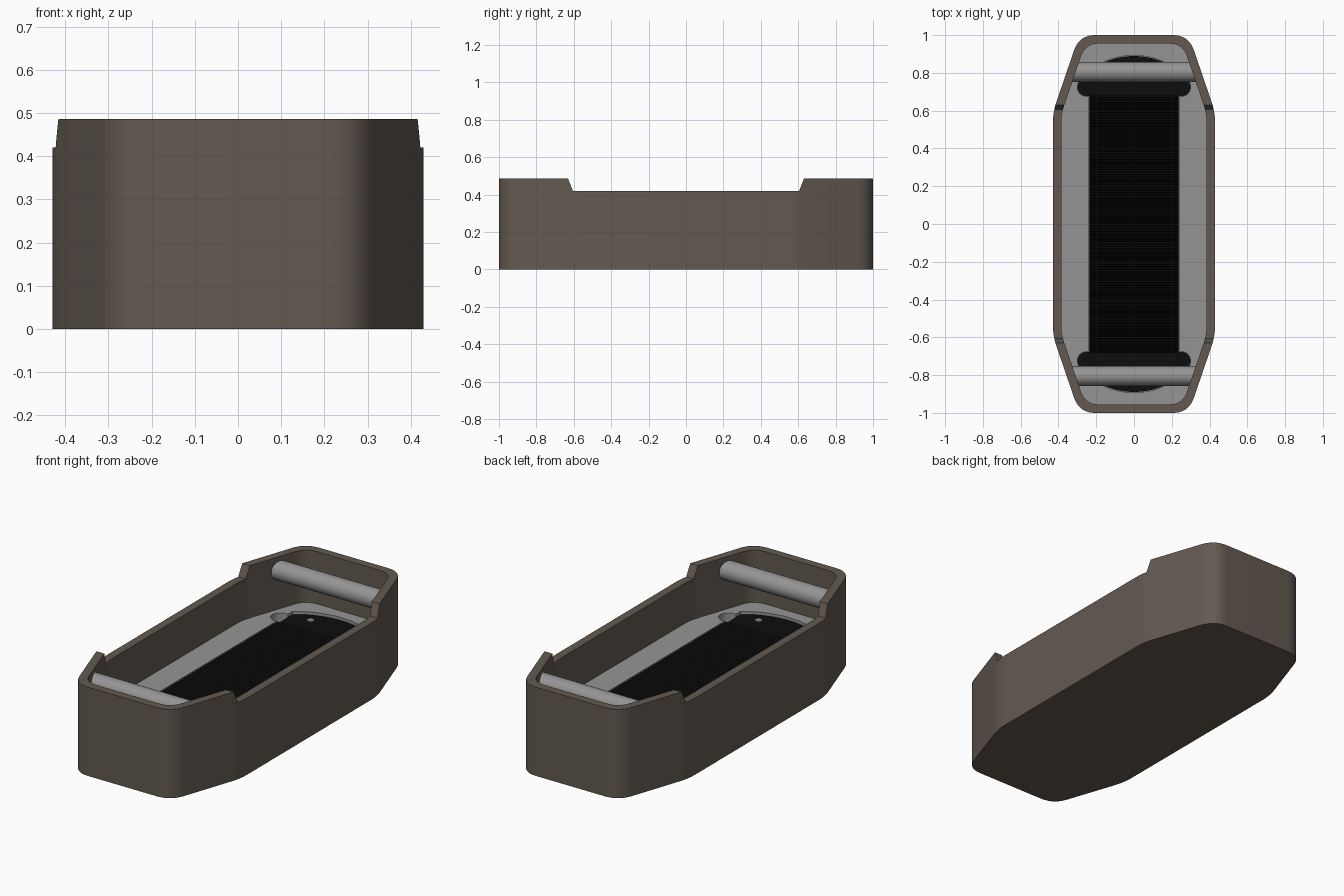
import bpy, bmesh, math
from mathutils import Vector

if "Cube" in bpy.data.objects:
    bpy.data.objects.remove(bpy.data.objects["Cube"])


def material(name, rgb):
    m = bpy.data.materials.new(name)
    m.diffuse_color = (*rgb, 1)
    m.use_nodes = True
    m.node_tree.nodes["Principled BSDF"].inputs["Base Color"].default_value = m.diffuse_color
    return m


BROWN = material("dark brown", (0.125, 0.102, 0.081))
GREY = material("mid grey", (0.30, 0.30, 0.30))
BLACK = material("black", (0.004, 0.004, 0.004))


def finish(bm, name, mat):
    bmesh.ops.recalc_face_normals(bm, faces=bm.faces)
    me = bpy.data.meshes.new(name)
    bm.to_mesh(me)
    bm.free()
    me.materials.append(mat)
    ob = bpy.data.objects.new(name, me)
    bpy.context.collection.objects.link(ob)
    return ob


def prism(name, pts, z0, z1, mat):
    bm = bmesh.new()
    f = bm.faces.new([bm.verts.new((x, y, z0)) for x, y in pts])
    r = bmesh.ops.extrude_face_region(bm, geom=[f])
    verts = [v for v in r["geom"] if isinstance(v, bmesh.types.BMVert)]
    bmesh.ops.translate(bm, verts=verts, vec=(0, 0, z1 - z0))
    return finish(bm, name, mat)


def activate(ob):
    bpy.ops.object.select_all(action='DESELECT')
    ob.select_set(True)
    bpy.context.view_layer.objects.active = ob


def cut(ob, cutter):
    m = ob.modifiers.new("cut", 'BOOLEAN')
    m.operation, m.solver, m.object = 'DIFFERENCE', 'EXACT', cutter
    activate(ob)
    bpy.ops.object.modifier_apply(modifier=m.name)
    bpy.data.objects.remove(cutter)


def smooth(ob, deg=30):
    activate(ob)
    bpy.ops.object.shade_smooth_by_angle(angle=math.radians(deg))


def rounded(corners, seg=10):
    """Round each (x, y, tangent length) corner with a quadratic curve."""
    out, n = [], len(corners)
    for i, (x, y, t) in enumerate(corners):
        p = Vector((x, y))
        a = p + (Vector(corners[i - 1][:2]) - p).normalized() * t
        b = p + (Vector(corners[(i + 1) % n][:2]) - p).normalized() * t
        for k in range(seg + 1):
            u = k / seg
            out.append(tuple(a * (1 - u) ** 2 + p * 2 * u * (1 - u) + b * u * u))
    return out


def octagon(side, shoulder, end, top, t_side, t_end):
    q = [(side, shoulder, t_side), (end, top, t_end)]
    q += [(-x, y, t) for x, y, t in reversed(q)]
    return rounded(q + [(-x, -y, t) for x, y, t in q])


def disc(x, y, r, n=24):
    return [(x + r * math.cos(2 * math.pi * i / n), y + r * math.sin(2 * math.pi * i / n))
            for i in range(n)]


def belt_outline(w, r, cy=0.49, n=20):
    a = math.asin(w / r)
    arc = [(r * math.sin(a - 2 * a * i / n), cy + r * math.cos(a - 2 * a * i / n))
           for i in range(n + 1)]
    return arc + [(-x, -y) for x, y in arc]


# Outer tub: hollowed, with the rim lowered along the middle
outer = octagon(0.43, 0.59, 0.29, 1.0, 0.06, 0.085)
inner = octagon(0.385, 0.583, 0.2575, 0.955, 0.05, 0.07)
tub = prism("tub", outer, 0, 0.486, BROWN)
cut(tub, prism("hollow_cutter", inner, 0.05, 0.7, BROWN))
bm = bmesh.new()
section = [(-0.605, 0.42), (0.605, 0.42), (0.705, 0.68), (-0.705, 0.68)]
f = bm.faces.new([bm.verts.new((-0.6, y, z)) for y, z in section])
r = bmesh.ops.extrude_face_region(bm, geom=[f])
bmesh.ops.translate(bm, vec=(1.2, 0, 0),
                    verts=[v for v in r["geom"] if isinstance(v, bmesh.types.BMVert)])
cut(tub, finish(bm, "rim_cutter", BROWN))
smooth(tub)

# Grey deck with a pocket for the belt and four corner wells
deck = prism("deck", inner, 0.05, 0.2, GREY)
cut(deck, prism("pocket_cutter", belt_outline(0.24, 0.402), 0.178, 0.3, GREY))
corners = [(sx * 0.25, sy * 0.725) for sx in (-1, 1) for sy in (-1, 1)]
for x, y in corners:
    cut(deck, prism("well_cutter", disc(x, y, 0.05), 0.13, 0.3, GREY))
    prism("well_floor", disc(x, y, 0.049), 0.128, 0.134, BLACK)
smooth(deck)

# Black belt bed with fine cross ridges
prism("belt_bed", belt_outline(0.236, 0.399), 0.174, 0.186, BLACK)
bm = bmesh.new()
count, span = 100, 0.68
prev = None
for i in range(2 * count + 1):
    y = -span + span * i / count
    z = 0.200 if i % 2 else 0.187
    row = [bm.verts.new((x, y, z)) for x in (-0.235, 0.235)]
    low = [bm.verts.new((x, y, 0.18)) for x in (-0.235, 0.235)]
    if prev:
        bm.faces.new((prev[0], prev[1], row[1], row[0]))
        bm.faces.new((prev[0], row[0], low[0], prev[2]))
        bm.faces.new((prev[1], prev[3], low[1], row[1]))
    prev = row + low
finish(bm, "belt_ridges", BLACK)

# Small grey screws at the belt ends
for sx in (-1, 1):
    for sy in (-1, 1):
        smooth(prism("screw", disc(sx * 0.12, sy * 0.8, 0.018, 16), 0.18, 0.192, GREY))

# Rollers across both ends
for sy in (-1, 1):
    bpy.ops.mesh.primitive_cylinder_add(vertices=48, radius=0.052, depth=0.65,
                                        location=(0, sy * 0.805, 0.41),
                                        rotation=(0, math.pi / 2, 0))
    roller = bpy.context.object
    roller.name = "back_roller" if sy > 0 else "front_roller"
    roller.data.materials.append(GREY)
    smooth(roller)
